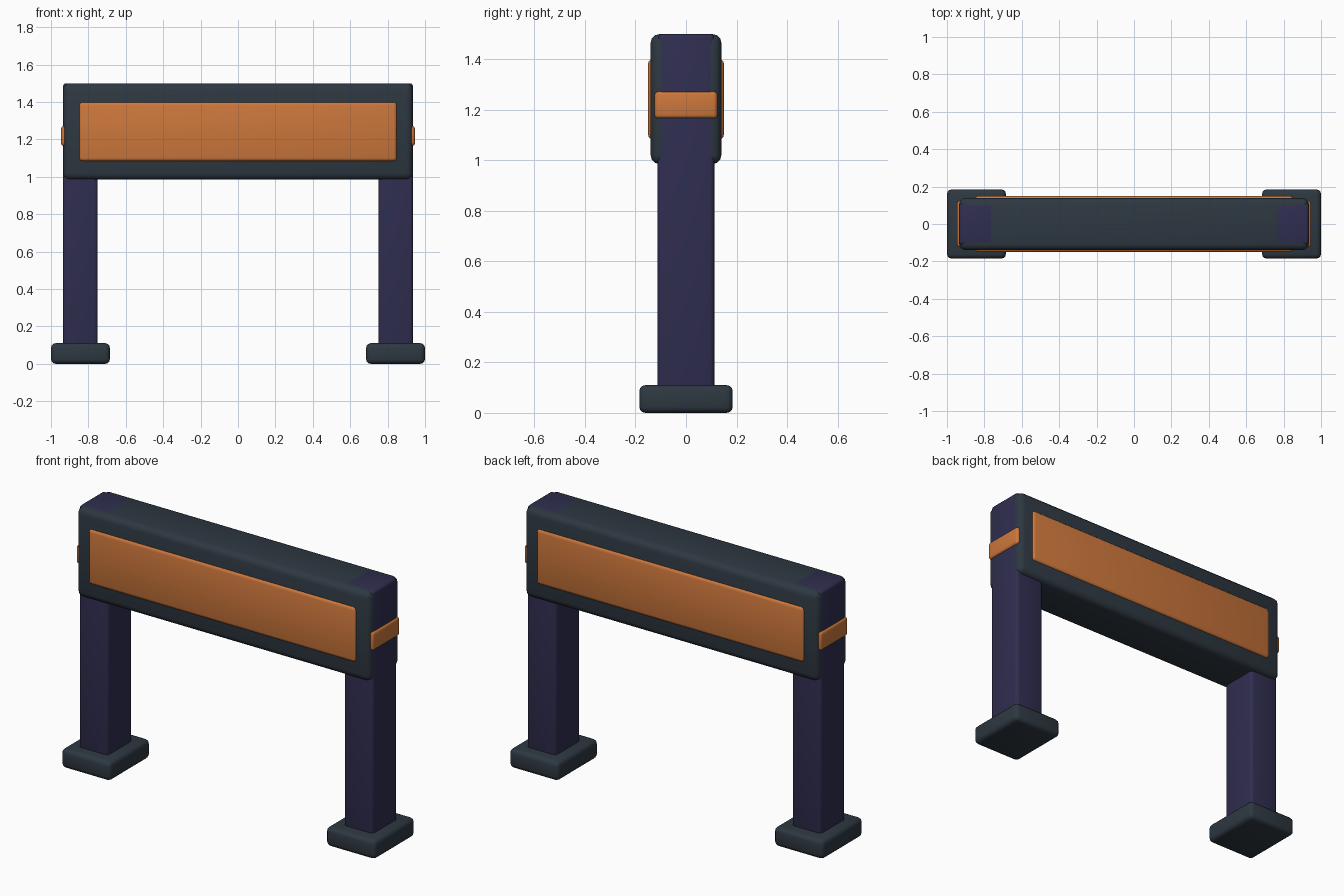
import bpy
import math

default = bpy.data.objects.get("Cube")
if default:
    bpy.data.objects.remove(default, do_unlink=True)


def material(name, rgb):
    mat = bpy.data.materials.new(name)
    mat.use_nodes = True
    mat.diffuse_color = (*rgb, 1)
    bsdf = mat.node_tree.nodes["Principled BSDF"]
    bsdf.inputs["Base Color"].default_value = (*rgb, 1)
    bsdf.inputs["Roughness"].default_value = 0.7
    return mat


slate = material("dark slate", (0.027, 0.039, 0.053))
indigo = material("deep indigo", (0.029, 0.027, 0.080))
orange = material("burnt orange", (0.61, 0.185, 0.045))


def rounded_box(name, x, y, z, radius, mat):
    """Box given by (min, max) ranges, with softened edges."""
    bpy.ops.mesh.primitive_cube_add(size=1)
    obj = bpy.context.object
    obj.name = name
    ranges = (x, y, z)
    obj.location = [(a + b) / 2 for a, b in ranges]
    obj.scale = [abs(b - a) for a, b in ranges]
    bpy.ops.object.transform_apply(location=False, rotation=False, scale=True)
    obj.data.materials.append(mat)
    bevel = obj.modifiers.new("soft edges", 'BEVEL')
    bevel.width = radius
    bevel.segments = 3
    bpy.ops.object.modifier_apply(modifier=bevel.name)
    bpy.ops.object.shade_smooth_by_angle(angle=math.radians(40))
    return obj


# Crossbeam
rounded_box("crossbeam", (-0.935, 0.935), (-0.14, 0.14), (0.985, 1.499), 0.035, slate)

# Foot, post and end band on each side
for side, s in (("left", 1), ("right", -1)):
    rounded_box(side + "_foot", (s * 0.685, s * 1.0), (-0.185, 0.185), (0, 0.11), 0.025, slate)
    rounded_box(side + "_post", (s * 0.75, s * 0.936), (-0.112, 0.112), (0.06, 1.5), 0.018, indigo)
    rounded_box(side + "_end_band", (s * 0.885, s * 0.946), (-0.124, 0.124), (1.165, 1.272), 0.015, orange)

# Raised panels on both faces
for face, s in (("front", -1), ("back", 1)):
    rounded_box(face + "_panel", (-0.85, 0.85), (s * 0.10, s * 0.15), (1.083, 1.40), 0.018, orange)
